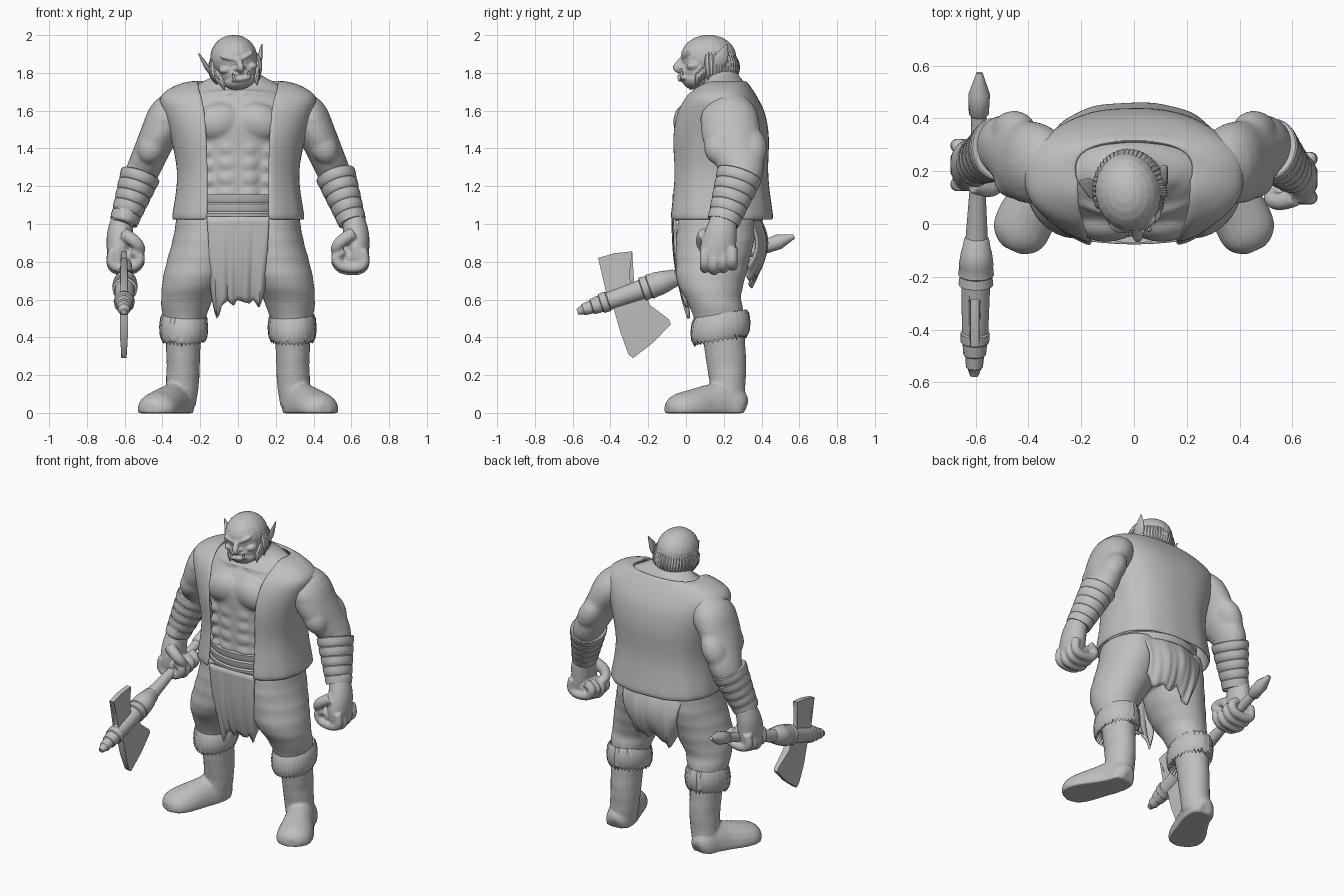
import bpy, bmesh, math, random
from mathutils import Vector, Matrix, Euler

random.seed(4)
if "Cube" in bpy.data.objects:
    bpy.data.objects.remove(bpy.data.objects["Cube"])

clay = bpy.data.materials.new("clay_grey")
clay.use_nodes = True
GREY = (0.52, 0.52, 0.52, 1)
clay.diffuse_color = GREY
clay.node_tree.nodes["Principled BSDF"].inputs["Base Color"].default_value = GREY
X, Y, Z = Vector((1, 0, 0)), Vector((0, 1, 0)), Vector((0, 0, 1))


def finish(name, bm, voxel=0, relax=4, thick=0, subdiv=0):
    """Turn a bmesh into an object, optionally fused into one sculpted skin."""
    bmesh.ops.recalc_face_normals(bm, faces=bm.faces)
    mesh = bpy.data.meshes.new(name)
    bm.to_mesh(mesh)
    bm.free()
    obj = bpy.data.objects.new(name, mesh)
    bpy.context.collection.objects.link(obj)
    mesh.materials.append(clay)
    bpy.ops.object.select_all(action='DESELECT')
    obj.select_set(True)
    bpy.context.view_layer.objects.active = obj
    bpy.ops.object.shade_smooth_by_angle(angle=math.radians(180 if subdiv else 40))
    if voxel:
        fuse = obj.modifiers.new("Fuse", 'REMESH')
        fuse.mode, fuse.voxel_size, fuse.use_smooth_shade = 'VOXEL', voxel, True
        soft = obj.modifiers.new("Soften", 'SMOOTH')
        soft.factor, soft.iterations = 0.5, relax
    if thick:
        shell = obj.modifiers.new("Shell", 'SOLIDIFY')
        shell.thickness, shell.offset = thick, 0
    if subdiv:
        obj.modifiers.new("Subdivide", 'SUBSURF').levels = subdiv
        obj.modifiers["Subdivide"].render_levels = subdiv
    return obj


def ball(bm, loc, size, rot=(0, 0, 0)):
    bmesh.ops.create_uvsphere(bm, u_segments=20, v_segments=12, radius=1,
                              matrix=Matrix.LocRotScale(Vector(loc), Euler(rot), Vector(size)))


def loft(bm, rings, closed=True, cap=True):
    rows = [[bm.verts.new(p) for p in ring] for ring in rings]
    n = len(rows[0])
    for a, b in zip(rows, rows[1:]):
        for i in range(n if closed else n - 1):
            j = (i + 1) % n
            bm.faces.new((a[i], a[j], b[j], b[i]))
    if cap:
        bm.faces.new(rows[0])
        bm.faces.new(rows[-1])


def smooth_path(pts, steps=4):
    """Catmull-Rom through points of any dimension."""
    p = [pts[0]] + list(pts) + [pts[-1]]
    out = []
    for a, b, c, d in zip(p, p[1:], p[2:], p[3:]):
        for k in range(steps):
            t = k / steps
            out.append([0.5 * (2 * q + (r - o) * t + (2 * o - 5 * q + 4 * r - s) * t * t
                               + (3 * q - o - 3 * r + s) * t ** 3)
                        for o, q, r, s in zip(a, b, c, d)])
    return out + [list(pts[-1])]


def tube(bm, pts, ref=None, side=1, sides=20, smooth=True, ripple=0):
    """Skin (x, y, z, ra, rb) sections; horizontal ones when ref is None."""
    pts = smooth_path(pts) if smooth else pts
    rings = []
    for i, (x, y, z, ra, rb) in enumerate(pts):
        u, v = X, Y
        if ref:
            a, b = pts[max(i - 1, 0)], pts[min(i + 1, len(pts) - 1)]
            t = (Vector(b[:3]) - Vector(a[:3])).normalized()
            u = ref.cross(t).normalized()
            v = t.cross(u)
        swell = 1 + ripple * math.sin(z * 70)
        ring = []
        for k in range(sides):
            ang = math.tau * k / sides
            p = Vector((x, y, z)) + (u * ra * math.cos(ang) + v * rb * math.sin(ang)) * swell
            ring.append((p.x * side, p.y, p.z))
        rings.append(ring)
    loft(bm, rings)


# Bare torso and arms
bm = bmesh.new()
tube(bm, [(0, .17, 1.0, .27, .21), (0, .17, 1.2, .26, .21), (0, .175, 1.4, .29, .22),
          (0, .175, 1.55, .33, .22), (0, .18, 1.65, .31, .175), (0, .195, 1.72, .245, .125),
          (0, .2, 1.755, .185, .105), (0, .17, 1.8, .11, .1), (0, .15, 1.86, .1, .09)], sides=32)
for s in (1, -1):
    ball(bm, (s * .105, .01, 1.54), (.13, .078, .1), (0, s * .25, 0))
    ball(bm, (s * .12, .075, 1.685), (.13, .04, .022), (0, s * .1, s * .3))
    for z in (1.4, 1.32, 1.24, 1.16):
        ball(bm, (s * .052, -.008, z), (.062, .042, .05))
        ball(bm, (s * .15, .035, z - .01), (.07, .06, .045), (0, s * .5, 0))
    tube(bm, [(.28, .22, 1.62, .1, .11), (.36, .23, 1.57, .115, .15), (.42, .24, 1.47, .1, .155),
              (.47, .275, 1.36, .092, .13), (.505, .295, 1.28, .088, .115),
              (.56, .25, 1.14, .075, .08), (.61, .2, 1.0, .06, .07)], ref=Y, side=s)
    ball(bm, (s * .39, .225, 1.55), (.095, .15, .13), (0, -s * .5, 0))
    ball(bm, (s * .45, .17, 1.41), (.075, .075, .1), (0, -s * .5, 0))
    ball(bm, (s * .455, .345, 1.4), (.075, .085, .12), (0, -s * .5, 0))
finish("torso_and_arms", bm, voxel=.011, relax=7)

# Fists and wrapped bracers
for s, label, dy in ((1, "left", 0), (-1, "right", .05)):
    bm = bmesh.new()
    tube(bm, [(.61, .2 + dy, 1.03, .06, .07), (.625, .185 + dy, .95, .068, .085),
              (.63, .17 + dy, .87, .066, .095), (.64, .17 + dy, .79, .05, .09)], ref=Y, side=s)
    ball(bm, (s * .595, .17 + dy, .825), (.07, .085, .065))
    for k in range(4):
        y = .1 + .049 * k + dy
        up = .012 * abs(k - 1)
        tube(bm, [(px, y, pz + up, .028, .027) for px, pz in
                  ((.66, .85), (.668, .785), (.63, .757), (.55, .765), (.52, .81), (.56, .85))],
             ref=Y, side=s, sides=12)
    tube(bm, [(.61, .1 + dy, .95, .035, .035), (.55, .085 + dy, .91, .034, .034),
              (.52, .1 + dy, .87, .03, .03), (.525, .14 + dy, .84, .022, .022)], ref=Y, side=s, sides=12)
    finish(label + "_fist", bm, voxel=.007, relax=3)

    bm = bmesh.new()
    top, low = Vector((.515, .285, 1.265)), Vector((.607, .195 + dy * .7, 1.005))
    wraps = []
    for band in range(5):
        for inner, grow in ((.02, .95), (.1, 1), (.5, 1.02), (.92, 1)):
            t = (band + inner) / 5
            r = (.107 - .034 * t) * grow
            wraps.append((*top.lerp(low, t), r, r * 1.14))
    tube(bm, wraps, ref=Y, side=s, sides=28, smooth=False)
    finish(label + "_bracer", bm)

# Open vest draped round the back and shoulders
bm = bmesh.new()
rings = []
for z, rx, yc, ry, gap in smooth_path([
        (1.02, .345, .18, .275, .16), (1.25, .312, .175, .25, .16), (1.45, .345, .175, .255, .165),
        (1.58, .385, .178, .232, .175), (1.665, .405, .18, .19, .19), (1.715, .345, .19, .148, .205),
        (1.74, .28, .2, .12, .21), (1.748, .22, .205, .105, .212)], 3):
    start = math.asin(min(1, gap / rx) ** 1.25)
    ring = []
    for k in range(49):
        a = start + (math.tau - 2 * start) * k / 48
        sx, cy = math.sin(a), math.cos(a)
        fold = 1 + .012 * math.sin(a * 13) * max(0, 1.6 - z)
        ring.append((rx * fold * math.copysign(abs(sx) ** .8, sx),
                     yc - ry * fold * math.copysign(abs(cy) ** .8, cy), z))
    rings.append(ring)
loft(bm, rings, closed=False, cap=False)
finish("vest", bm, thick=.02, subdiv=1)

# Waist wrap
bm = bmesh.new()
wraps = []
for band in range(3):
    for t, grow in ((0, .98), (.2, 1), (.8, 1.01)):
        wraps.append((0, .17, 1.015 + .05 * (band + t), .285 * grow, .24 * grow))
tube(bm, wraps, sides=48, smooth=False)
finish("waist_wrap", bm)

# Trousers
bm = bmesh.new()
ball(bm, (0, .16, .96), (.3, .2, .14))
for s in (1, -1):
    tube(bm, [(.17, .16, 1.04, .155, .2), (.18, .155, .92, .165, .208), (.2, .14, .8, .178, .195),
              (.235, .13, .7, .165, .18), (.265, .14, .62, .142, .152),
              (.278, .16, .56, .128, .14), (.285, .18, .47, .105, .13)], side=s, sides=28, ripple=.009)
finish("trousers", bm, voxel=.012)

# Boots and fur cuffs
for s, label in ((1, "left"), (-1, "right")):
    bm = bmesh.new()
    tube(bm, [(.285, .19, .48, .1, .118), (.29, .205, .35, .092, .11), (.29, .215, .25, .088, .105),
              (.295, .22, .15, .088, .095), (.305, .22, .04, .082, .092)], side=s, ripple=.006)
    tube(bm, [(.303, .312, .02, .04, .04), (.308, .28, .03, .075, .1), (.325, .2, .03, .088, .14),
              (.36, .12, .025, .096, .125), (.405, .03, .02, .11, .105), (.435, -.04, .02, .105, .085),
              (.453, -.08, .02, .075, .06), (.462, -.1, .02, .035, .03)], ref=Z, side=s)
    for v in bm.verts:
        v.co.z = max(v.co.z, -.002)
    finish(label + "_boot", bm, voxel=.009, relax=2)

    bm = bmesh.new()
    teeth = [random.uniform(.4, 1.3) for _ in range(64)]
    rings = []
    for z, grow, jag in ((.5, .75, 0), (.525, .9, .004), (.5, .99, .008), (.45, 1.03, .01),
                         (.405, 1, .016), (.385, .92, .024), (.42, .7, 0)):
        ring = []
        for k in range(64):
            a, rough = math.tau * k / 64, jag * teeth[k] * (-1) ** k
            r = grow + rough * 1.2
            dy = .153 * r * math.sin(a)
            ring.append((s * (.287 + .125 * r * math.cos(a)), .182 + dy, z + rough * .5 + .16 * dy))
        rings.append(ring)
    loft(bm, rings)
    finish(label + "_fur_cuff", bm)


def cloth(name, half_top, half_low, ztop, hem, depth, folds):
    """Hanging rag with a torn hem and vertical folds."""
    bm = bmesh.new()
    rings = []
    for row in range(15):
        v = row / 14
        ring = []
        for k in range(41):
            u = k / 40
            f = u * (len(hem) - 1)
            i = min(int(f), len(hem) - 2)
            low = hem[i] + (hem[i + 1] - hem[i]) * (f - i)
            x = (2 * u - 1) * (half_top + (half_low - half_top) * v)
            wave = .008 * v * (math.sin(u * folds) + .5 * math.sin(u * folds * 2.3 + v))
            ring.append((x, depth(x, v) + wave, ztop + (low - ztop) * v))
        rings.append(ring)
    loft(bm, rings, closed=False, cap=False)
    finish(name, bm, thick=.014)


# Loincloth panels
cloth("front_loincloth", .165, .14, 1.04, [.64, .5, .57, .6, .57, .6, .59, .58, .6, .56, .66],
      lambda x, v: -.07 + .4 * x * x + .015 * v + .06 * v ** 3, 19)
cloth("back_loincloth", .22, .17, 1.04, [.76, .66, .7, .75, .7, .73, .7, .78],
      lambda x, v: .38 + .2 * v - .22 * v * v - 1.5 * x * x, 20)

# Head, modelled about its own centre then turned and tilted
POSE = Matrix.Translation((-.02, .12, 1.86)) @ Euler((0, math.radians(-8), math.radians(10))).to_matrix().to_4x4()


def finish_head(name, bm, **options):
    bmesh.ops.transform(bm, matrix=POSE, verts=bm.verts)
    finish(name, bm, **options)


bm = bmesh.new()
ball(bm, (0, 0, .02), (.125, .15, .122))
ball(bm, (0, -.055, -.05), (.1, .09, .09))
ball(bm, (0, -.07, -.1), (.088, .072, .05))
ball(bm, (0, .04, -.08), (.1, .11, .09))
tube(bm, [(0, -.125, .03, .016, .014), (0, -.158, -.01, .019, .018),
          (0, -.172, -.035, .022, .018), (0, -.14, -.05, .016, .012)], ref=X, sides=12)
ball(bm, (0, -.132, -.062), (.05, .02, .014))
ball(bm, (0, -.135, -.092), (.054, .022, .016))
for s in (1, -1):
    ball(bm, (s * .045, -.125, .024), (.052, .024, .014), (0, -s * .35, s * .3))
    ball(bm, (s * .07, -.095, -.035), (.034, .038, .022))
    ball(bm, (s * .02, -.15, -.036), (.014, .014, .011))
    tube(bm, [(s * .04, -.148, -.1, .009, .009), (s * .042, -.157, -.075, .008, .008),
              (s * .043, -.152, -.052, .003, .003)], ref=Y, sides=8)
finish_head("head", bm, voxel=.006, relax=2)

# Pointed ears
bm = bmesh.new()
for s in (1, -1):
    tube(bm, [(.105, .015, -.075, .008, .012), (.125, .025, -.045, .011, .028), (.143, .04, -.01, .012, .038),
              (.155, .055, .025, .009, .026), (.172, .07, .068, .003, .004)], ref=Y, side=s)
finish_head("ears", bm)

# Hair fringe round the back and whiskers along the jaw
bm = bmesh.new()
for k in range(27):
    a = math.radians(-100 + 200 * k / 26)
    sx, cy = math.sin(a), math.cos(a)
    drop = random.uniform(.1, .13)
    tube(bm, [(sx * r, cy * r * 1.18, z, w, w) for r, z, w in
              ((.112, .035, .01), (.123, -.015, .019), (.121, -.06, .018), (.11, -drop, .003))],
         ref=X, sides=8)
for s in (1, -1):
    for k in range(7):
        t = k / 6
        x, y, z = .118 - .03 * t, .0 - .075 * t, -.02 - .075 * t
        tube(bm, [(x, y + .01, z + .03, .01, .01), (x + .004, y, z, .018, .018),
                  (x, y - .012, z - .06 + .015 * t, .003, .003)], ref=X, side=s, sides=8)
finish_head("hair_and_whiskers", bm)

# Axe shaft with ringed collars
tip, butt = Vector((-.605, -.575, .535)), Vector((-.585, .575, .935))
along = (butt - tip).normalized()
bm = bmesh.new()
profile = [(0, .016), (.03, .026), (.035, .032), (.08, .036), (.085, .043), (.13, .047), (.135, .054),
           (.17, .056), (.175, .05), (.36, .054), (.365, .066), (.4, .062), (.405, .068), (.44, .064),
           (.445, .066), (.5, .058), (.505, .055), (.55, .047), (.555, .042), (.75, .03), (1.04, .029),
           (1.05, .038), (1.13, .041), (1.215, .012)]
tube(bm, [(*(tip + along * d), r, r) for d, r in profile], ref=Z, sides=14, smooth=False)
finish("axe_shaft", bm)


# Axe blades, thinning toward the cutting edge
def blade(name, outline, edge, thin):
    bm = bmesh.new()
    rings = [[(-.604 + s * (thin if i in edge else .022), y, z) for i, (y, z) in enumerate(outline)]
             for s in (-1, 1)]
    loft(bm, rings)
    bmesh.ops.triangulate(bm, faces=[f for f in bm.faces if len(f.verts) > 4])
    finish(name, bm)


blade("upper_blade", [(-.41, .58), (-.41, .7), (-.465, .82), (-.38, .845), (-.285, .855),
                      (-.3, .72), (-.27, .62)], (2, 3, 4), .016)
blade("lower_blade", [(-.38, .62), (-.385, .56), (-.345, .42), (-.305, .31), (-.28, .29), (-.17, .375),
                      (-.08, .47), (-.09, .495), (-.19, .57), (-.22, .65)], (3, 4, 5, 6, 7), .014)
